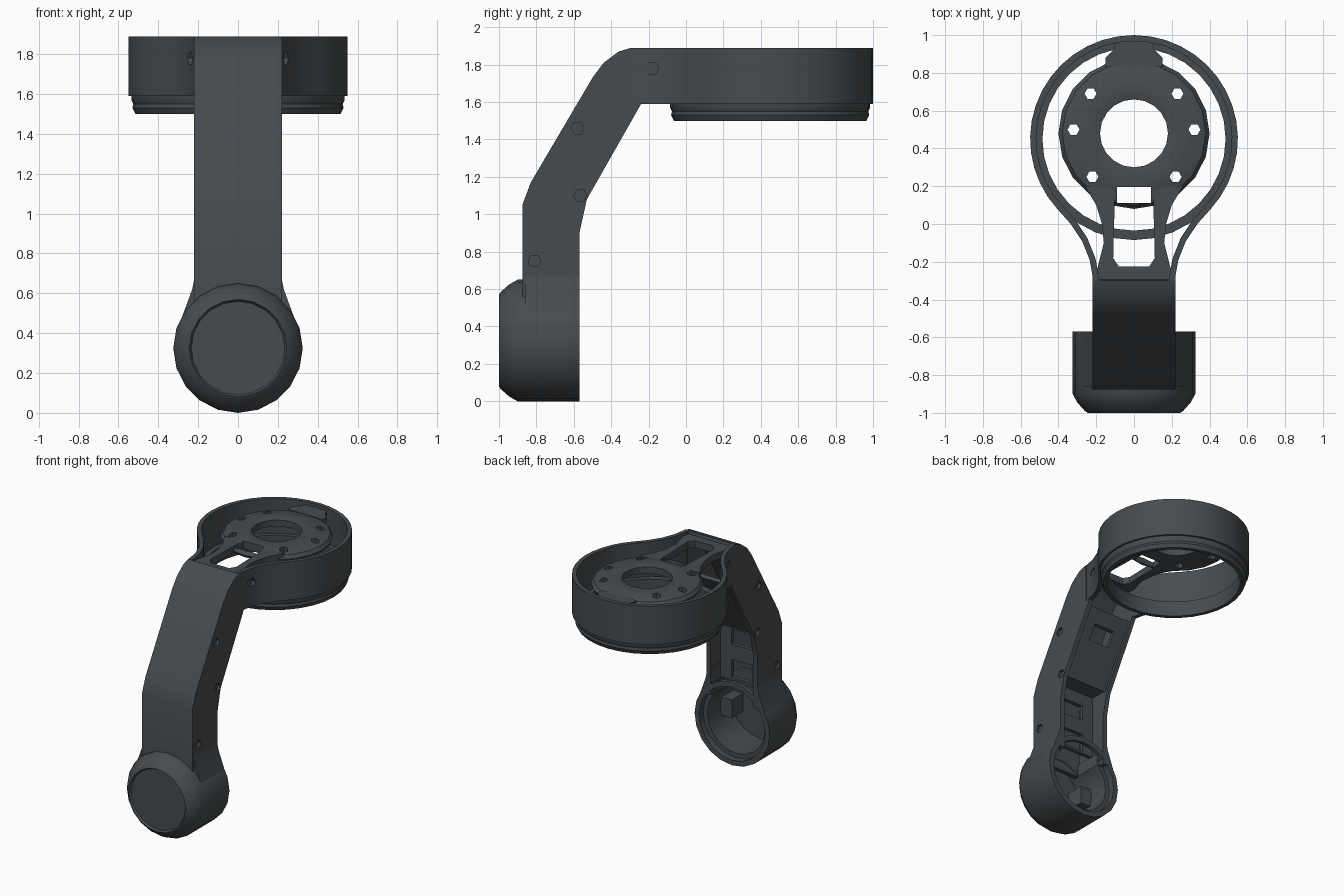
import bpy, bmesh, math
from mathutils import Vector

cube = bpy.data.objects.get("Cube")
if cube:
    bpy.data.objects.remove(cube, do_unlink=True)

slate = bpy.data.materials.new("dark slate")
slate.use_nodes = True
COLOUR = (0.062, 0.071, 0.078, 1)
slate.diffuse_color = COLOUR
slate.node_tree.nodes["Principled BSDF"].inputs["Base Color"].default_value = COLOUR


def finish(name, bm):
    bmesh.ops.remove_doubles(bm, verts=bm.verts, dist=0.0001)
    bmesh.ops.recalc_face_normals(bm, faces=bm.faces)
    mesh = bpy.data.meshes.new(name)
    bm.to_mesh(mesh)
    bm.free()
    obj = bpy.data.objects.new(name, mesh)
    bpy.context.collection.objects.link(obj)
    mesh.materials.append(slate)
    return obj


def place(axis, a, b, h):
    return {"x": (h, a, b), "y": (a, h, b), "z": (a, b, h)}[axis]


def prism(name, pts, axis, lo, hi):
    """Extrude an outline along an axis."""
    bm = bmesh.new()
    low, high = [[bm.verts.new(place(axis, a, b, h)) for a, b in pts] for h in (lo, hi)]
    n = len(pts)
    for i in range(n):
        j = (i + 1) % n
        bm.faces.new((low[i], low[j], high[j], high[i]))
    caps = [bm.faces.new(low), bm.faces.new(high)]
    bm.normal_update()
    bmesh.ops.triangulate(bm, faces=caps)
    return finish(name, bm)


def box(name, x, y, z):
    return prism(name, [(x[0], y[0]), (x[1], y[0]), (x[1], y[1]), (x[0], y[1])], "z", *z)


def lathe(name, profile, axis, centre, sides, closed=True):
    """Spin (radius, height) points around an axis."""
    bm = bmesh.new()
    rings = []
    for i in range(sides):
        t = math.tau * i / sides
        rings.append([bm.verts.new(place(axis, centre[0] + r * math.cos(t),
                                         centre[1] + r * math.sin(t), h)) for r, h in profile])
    n = len(profile)
    for i in range(sides):
        a, b = rings[i], rings[(i + 1) % sides]
        for k in range(n if closed else n - 1):
            m = (k + 1) % n
            bm.faces.new((a[k], a[m], b[m], b[k]))
    return finish(name, bm)


def strip(path, thick):
    """Outline of a wall of given thickness on the left of a path."""
    pts = [Vector(p) for p in path]
    inner = []
    for i, p in enumerate(pts):
        d1 = (p - pts[max(i - 1, 0)]).normalized()
        d2 = (pts[min(i + 1, len(pts) - 1)] - p).normalized()
        d = (d1 + d2).normalized()
        inner.append(p + Vector((-d.y, d.x)) * thick)
    return [tuple(p) for p in pts + inner[::-1]]


def cut(obj, cutters):
    for c in cutters:
        c.hide_render = True
        mod = obj.modifiers.new("cut", "BOOLEAN")
        mod.operation = "DIFFERENCE"
        mod.solver = "EXACT"
        mod.object = c
        bpy.context.view_layer.objects.active = obj
        bpy.ops.object.modifier_apply(modifier=mod.name)
        bpy.data.objects.remove(c, do_unlink=True)


def circle(cx, cy, r, n):
    return [(cx + r * math.cos(math.tau * i / n), cy + r * math.sin(math.tau * i / n))
            for i in range(n)]


# Arm: bent front cover with two side walls
outer = [(-0.875, 0.5), (-0.875, 1.05), (-0.83, 1.17), (-0.5, 1.73), (-0.44, 1.81),
         (-0.36, 1.87), (-0.3, 1.888)]
inner = [(-0.28, 1.888), (-0.28, 1.59), (-0.24, 1.59), (-0.53, 1.08), (-0.57, 0.9),
         (-0.57, 0.5)]
prism("arm_cover", strip(outer[::-1], 0.035), "x", -0.215, 0.215)
PIN_HOLES = [(-0.58, 1.46), (-0.565, 1.1), (-0.81, 0.75)]
for side, s in (("left", 1), ("right", -1)):
    wall = prism(side + "_arm_wall", outer + inner, "x", s * 0.185, s * 0.22)
    cut(wall, [prism("hole", circle(y, z, 0.035, 6), "x", s * 0.2, s * 0.3)
               for y, z in PIN_HOLES])
    # Flared web between arm and hub
    web = [(s * x, z) for x, z in [(0.21, 0.72), (0.23, 0.62), (0.285, 0.47)]]
    prism(side + "_hub_web", strip(web, -0.03 * s), "y", -0.86, -0.57)

# Inner panels closing the back of the arm, with windows
upper = prism("upper_back_panel", strip([(-0.55, 1.09), (-0.28, 1.565)], 0.03),
              "x", -0.19, 0.19)
cut(upper, [box("window", (-0.09, 0.09), (-0.6, -0.2), (1.36, 1.47))])
lower = box("lower_back_panel", (-0.19, 0.19), (-0.72, -0.69), (0.6, 1.14))
cut(lower, [box("window", (-0.09, 0.09), (-0.8, -0.6), z) for z in ((0.88, 1.0), (0.62, 0.76))])
prism("bend_rib", [(-0.83, 1.14), (-0.55, 1.14), (-0.55, 1.1), (-0.84, 1.1)],
      "x", -0.19, 0.19)

# Hub: chamfered cup, open at the back and into the arm
hub = lathe("hub", [(0, -0.985), (0.235, -0.985), (0.245, -1), (0.26, -0.99), (0.3, -0.945),
                    (0.325, -0.9), (0.325, -0.57), (0.285, -0.57), (0.285, -0.62),
                    (0.25, -0.62), (0.25, -0.92), (0, -0.92)],
            "y", (0, 0.325), 20, closed=False)
cut(hub, [box("passage", (-0.17, 0.17), (-0.835, -0.6), (0.48, 0.7))])
for side, s in (("left", 1), ("right", -1)):
    box(side + "_hub_block", (s * 0.15, s * 0.25), (-0.93, -0.78), (0.25, 0.39))

# Ring: horseshoe wall flowing into the neck, with a full lower lip
CENTRE = (0, 0.45)
neck = [(0.215, -0.3), (0.235, -0.19), (0.275, -0.09), (0.335, 0.0)]
arc = []
for i in range(31):
    t = math.radians(-43 + 266 * i / 30)
    arc.append((0.55 * math.cos(t), CENTRE[1] + 0.55 * math.sin(t)))
path = neck + arc + [(-x, y) for x, y in reversed(neck)]
shell = prism("ring_wall", strip(path, 0.032), "z", 1.59, 1.89)
cut(shell, [prism("hole", circle(-0.18, 1.78, 0.035, 6), "x", s * 0.225, s * 0.4)
            for s in (1, -1)])
lathe("ring_lip", [(0.535, 1.62), (0.535, 1.57), (0.525, 1.55), (0.53, 1.53), (0.515, 1.5),
                   (0.485, 1.5), (0.485, 1.62)], "z", CENTRE, 32)

# Thin mounting plate near the top of the ring
plate = lathe("mount_plate", [(0.18, 1.82), (0.18, 1.87), (0.22, 1.88), (0.3, 1.875),
                              (0.38, 1.855), (0.4, 1.83), (0.39, 1.81)], "z", (0, 0.48), 20)
holes = [box("slot", (-0.09, 0.09), (0.11, 0.195), (1.6, 2))]
for s in (1, -1):
    for x, y in [(0.23, 0.69), (0.32, 0.5), (0.22, 0.25)]:
        holes.append(prism("hole", circle(s * x, y, 0.032, 6), "z", 1.6, 2))
cut(plate, holes)
strut = [(0.1, 0.2), (0.11, -0.18), (0.08, -0.225), (0, -0.225), (0, -0.31), (0.19, -0.31),
         (0.2, -0.26), (0.16, -0.1), (0.17, 0), (0.2, 0.1), (0.26, 0.2)]
for side, s in (("left", 1), ("right", -1)):
    prism(side + "_strut", [(s * x, y) for x, y in strut], "z", 1.815, 1.868)
prism("ring_tab", [(-0.15, 0.83), (0.15, 0.83), (0.15, 0.88), (0.11, 0.92), (0.09, 0.975),
                   (-0.09, 0.975), (-0.11, 0.92), (-0.15, 0.88)], "z", 1.8, 1.865)

# Smooth shading with sharp edges kept
bpy.ops.object.select_all(action="DESELECT")
for obj in bpy.context.collection.objects:
    if obj.type == "MESH" and slate.name in obj.data.materials:
        obj.select_set(True)
        bpy.context.view_layer.objects.active = obj
bpy.ops.object.shade_smooth_by_angle(angle=math.radians(35))
